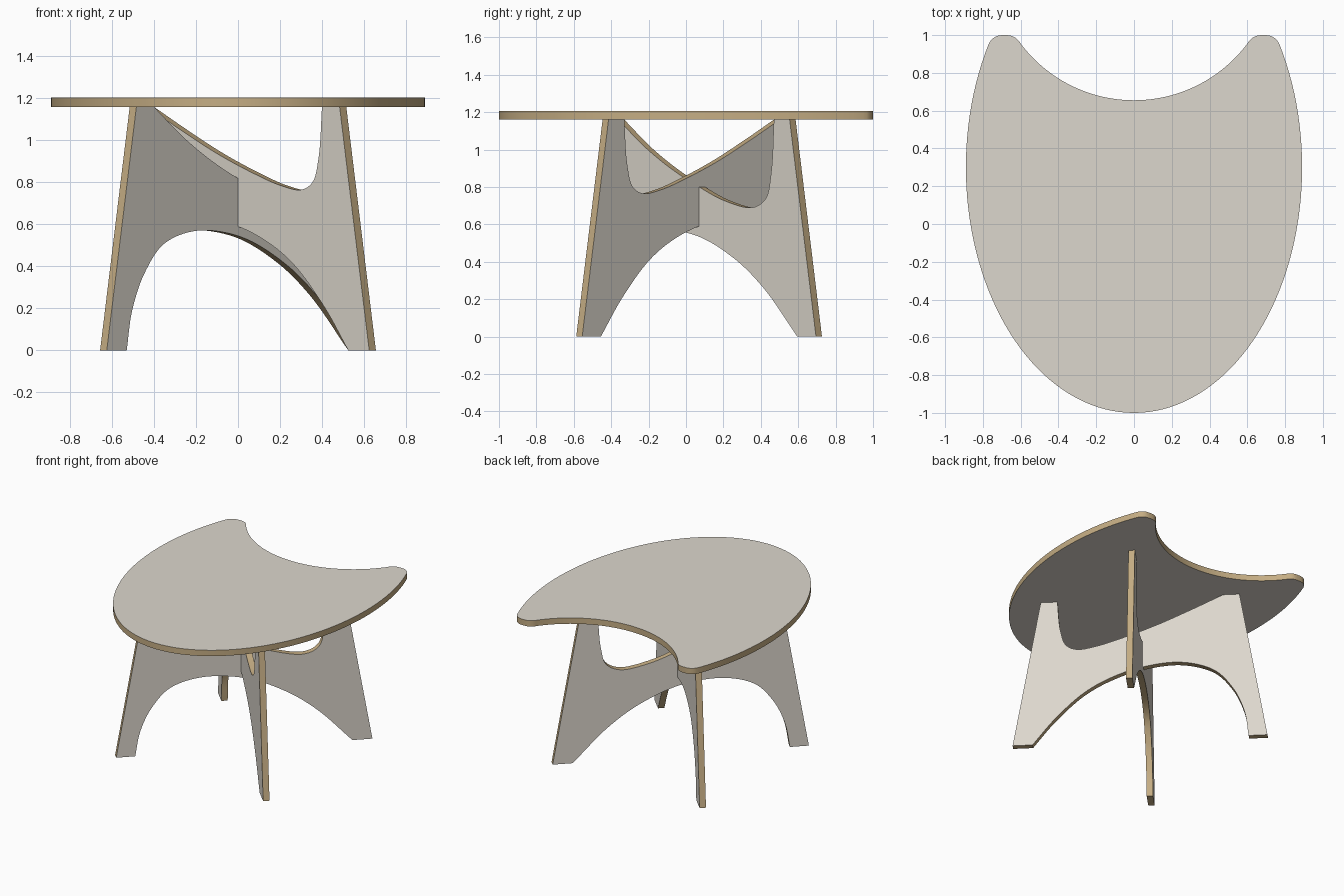
import bpy, bmesh, math
from mathutils import Vector

if "Cube" in bpy.data.objects:
    bpy.data.objects.remove(bpy.data.objects["Cube"])

HALF = 0.0225      # half the board thickness
TOP_Z = 1.16       # underside of the table top
CROSS_Y = 0.07     # where the two leg panels cross


def material(name, rgb):
    m = bpy.data.materials.new(name)
    m.diffuse_color = (*rgb, 1)
    m.use_nodes = True
    m.node_tree.nodes["Principled BSDF"].inputs["Base Color"].default_value = m.diffuse_color
    return m


FACE = material("pale_laminate", (0.72, 0.68, 0.61))
EDGE = material("plywood_edge", (0.56, 0.42, 0.23))


def spline(pts, steps=8):
    """Smooth centripetal curve through 2D points."""
    p = [Vector(a) for a in pts]
    p = [2 * p[0] - p[1]] + p + [2 * p[-1] - p[-2]]
    out = []
    for a, b, c, d in zip(p, p[1:], p[2:], p[3:]):
        t1 = math.sqrt((b - a).length)
        t2 = t1 + math.sqrt((c - b).length)
        t3 = t2 + math.sqrt((d - c).length)
        for i in range(steps):
            t = t1 + (t2 - t1) * i / steps
            a1 = a.lerp(b, t / t1)
            a2 = b.lerp(c, (t - t1) / (t2 - t1))
            a3 = c.lerp(d, (t - t2) / (t3 - t2))
            b1 = a1.lerp(a2, t / t2)
            b2 = a2.lerp(a3, (t - t1) / (t3 - t1))
            out.append(tuple(b1.lerp(b2, (t - t1) / (t2 - t1))))
    return out + [tuple(pts[-1])]


def board(name, outline, normal):
    """Flat board: closed 3D outline thickened both ways along its normal."""
    bm = bmesh.new()
    n = Vector(normal).normalized() * HALF
    lo = [bm.verts.new(Vector(p) - n) for p in outline]
    hi = [bm.verts.new(Vector(p) + n) for p in outline]
    caps = [bm.faces.new(lo), bm.faces.new(hi)]
    k = len(lo)
    for i in range(k):
        j = (i + 1) % k
        bm.faces.new((lo[i], lo[j], hi[j], hi[i])).material_index = 1
    bmesh.ops.recalc_face_normals(bm, faces=bm.faces)
    bmesh.ops.triangulate(bm, faces=caps)
    me = bpy.data.meshes.new(name)
    bm.to_mesh(me)
    bm.free()
    me.materials.append(FACE)
    me.materials.append(EDGE)
    ob = bpy.data.objects.new(name, me)
    bpy.context.collection.objects.link(ob)
    bpy.ops.object.select_all(action='DESELECT')
    ob.select_set(True)
    bpy.context.view_layer.objects.active = ob
    bpy.ops.object.shade_smooth_by_angle(angle=math.radians(30))
    return ob


def leg_panel(name, arch, saddle, turn):
    """Diagonal panel; arch is the lower edge, saddle the upper edge."""
    pts = [(-0.641, 0)] + spline(arch) + [(0.641, 0), (0.5, TOP_Z)]
    pts += spline(saddle)[::-1] + [(-0.5, TOP_Z)]
    board(name, [(u, CROSS_Y + turn * u, z) for u, z in pts], (-turn, 1, 0))


# Table top: half outline (ellipse side, rounded horn, concave back), mirrored
half = []
end = math.asin(0.65 / 1.3)
for i in range(49):
    a = -math.pi / 2 + (end + math.pi / 2) * i / 48
    half.append((0.89 * math.cos(a), 0.3 + 1.3 * math.sin(a)))
half += spline([half[-1], (0.755, 0.975), (0.725, 0.995), (0.685, 1.0),
                (0.645, 0.995), (0.615, 0.975), (0.595, 0.948)], 4)[1:]
a0 = math.asin(0.595 / 0.75)
for i in range(1, 25):
    a = a0 * (1 - i / 24)
    half.append((0.75 * math.sin(a), 1.405 - 0.75 * math.cos(a)))
outline = half + [(-x, y) for x, y in half[-2:0:-1]]
board("table_top", [(x, y, TOP_Z + HALF) for x, y in outline], (0, 0, 1))

# Leg panel running from front left to back right (lower waist)
leg_panel("leg_panel_front_left",
          [(-0.546, 0), (-0.52, 0.19), (-0.46, 0.37), (-0.365, 0.51), (-0.21, 0.57),
           (0, 0.54), (0.2, 0.42), (0.36, 0.26), (0.541, 0)],
          [(-0.416, TOP_Z), (-0.27, 1.01), (-0.13, 0.895), (0, 0.81), (0.15, 0.727),
           (0.3, 0.69), (0.37, 0.735), (0.4, 0.87), (0.416, TOP_Z)], 1)

# Leg panel running from front right to back left (higher waist)
leg_panel("leg_panel_front_right",
          [(-0.546, 0), (-0.525, 0.2), (-0.465, 0.4), (-0.365, 0.555), (-0.2, 0.625),
           (0, 0.595), (0.15, 0.52), (0.28, 0.41), (0.425, 0.21), (0.541, 0)],
          [(-0.416, TOP_Z), (-0.25, 1.045), (-0.08, 0.935), (0.09, 0.843), (0.22, 0.785),
           (0.316, 0.765), (0.37, 0.8), (0.4, 0.92), (0.416, TOP_Z)], -1)
